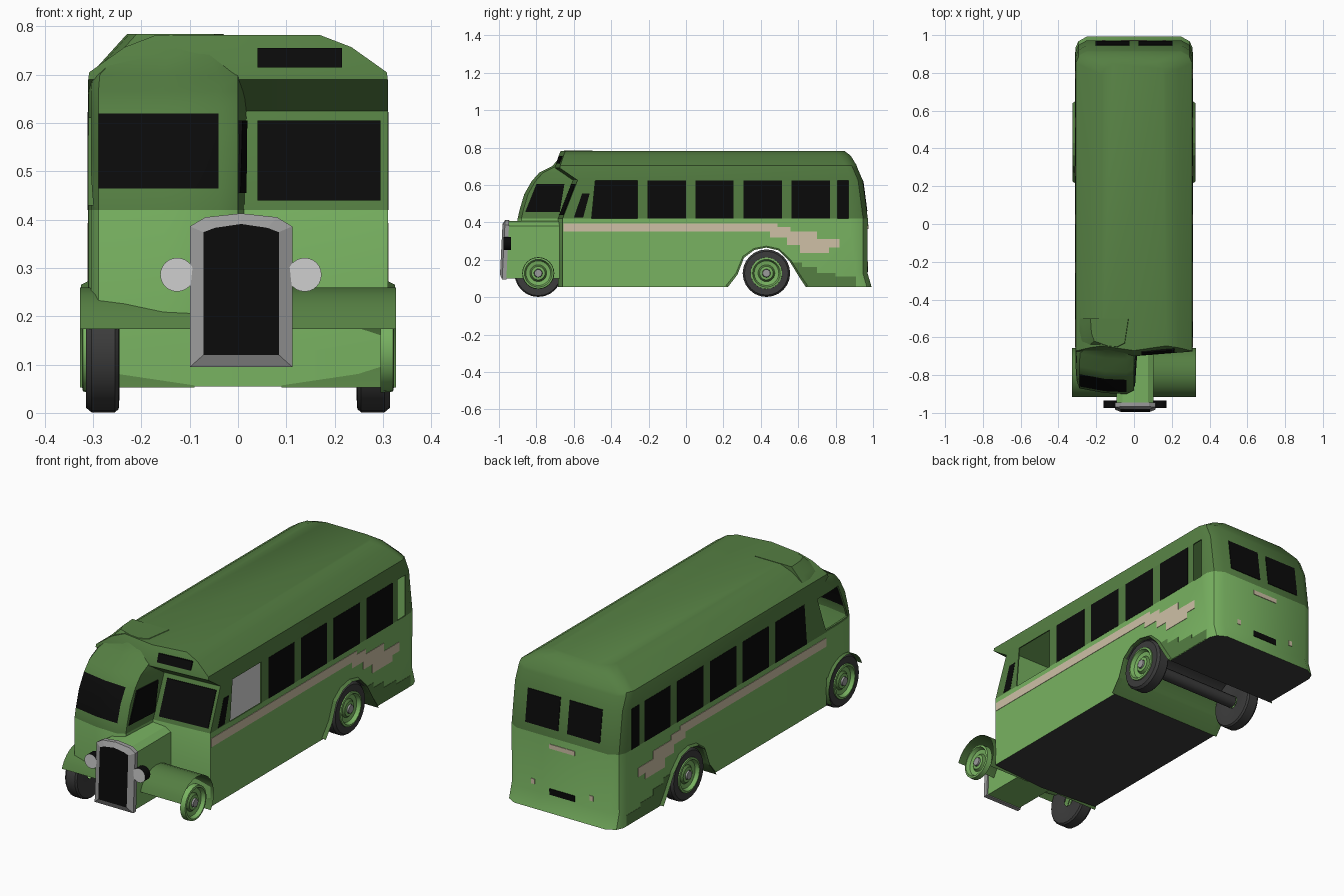
import bpy, bmesh, math
from mathutils import Vector

cube = bpy.data.objects.get("Cube")
if cube:
    bpy.data.objects.remove(cube)

# Materials, shared by every part in the same order
COLOURS = {"dark green": (.09, .21, .055), "light green": (.19, .45, .12), "cream": (.62, .53, .38),
           "black": (.003, .003, .003), "tyre grey": (.045, .045, .045), "frame grey": (.33, .33, .33),
           "lamp grey": (.62, .62, .62), "floor grey": (.2, .2, .2)}
DARK, LIGHT, CREAM, BLACK, TYRE, FRAME, LAMP, FLOOR = range(len(COLOURS))
MATS = []
for label, rgb in COLOURS.items():
    m = bpy.data.materials.new(label)
    m.use_nodes = True
    m.diffuse_color = (*rgb, 1)
    bsdf = m.node_tree.nodes["Principled BSDF"]
    bsdf.inputs["Base Color"].default_value = (*rgb, 1)
    bsdf.inputs["Roughness"].default_value = .7
    MATS.append(m)


def finish(name, bm, rule, smooth=False):
    """Turn a bmesh into an object and colour its faces by a rule."""
    bmesh.ops.recalc_face_normals(bm, faces=bm.faces)
    for f in bm.faces:
        f.material_index = rule(f.calc_center_median(), f.normal) if callable(rule) else rule
    me = bpy.data.meshes.new(name)
    bm.to_mesh(me)
    bm.free()
    for m in MATS:
        me.materials.append(m)
    ob = bpy.data.objects.new(name, me)
    bpy.context.collection.objects.link(ob)
    if smooth:
        shade(ob)
    return ob


def activate(ob):
    bpy.ops.object.select_all(action='DESELECT')
    ob.select_set(True)
    bpy.context.view_layer.objects.active = ob


def shade(ob):
    activate(ob)
    bpy.ops.object.shade_smooth_by_angle(angle=math.radians(32))


def loft(name, rings, rule, closed=True, caps=True, smooth=False):
    bm = bmesh.new()
    rows = [[bm.verts.new(p) for p in ring] for ring in rings]
    n = len(rows[0])
    for a, b in zip(rows, rows[1:]):
        for i in range(n if closed else n - 1):
            j = (i + 1) % n
            bm.faces.new((a[i], a[j], b[j], b[i]))
    if caps:
        bm.faces.new(rows[0])
        bm.faces.new(rows[-1])
    return finish(name, bm, rule, smooth)


def prism(name, pts, depth, rule):
    d = Vector(depth)
    return loft(name, [[Vector(p) for p in pts], [Vector(p) + d for p in pts]], rule)


def side_prism(name, yz, x, dx, rule):
    return prism(name, [(x, y, z) for y, z in yz], (dx, 0, 0), rule)


def rect(a, b, c, d):
    return [(a, c), (b, c), (b, d), (a, d)]


def cut(ob, cutter):
    mod = ob.modifiers.new("cut", 'BOOLEAN')
    mod.operation, mod.solver, mod.object = 'DIFFERENCE', 'EXACT', cutter
    activate(ob)
    bpy.ops.object.modifier_apply(modifier=mod.name)
    bpy.data.objects.remove(cutter)


# Body: stacked outlines of height, half width, rear y, front y
BODY = [(.055, .31, .992, -.66), (.13, .31, .97, -.66), (.42, .31, .972, -.66), (.625, .31, .945, -.58),
        (.69, .31, .917, -.675), (.705, .308, .912, -.672), (.757, .235, .88, -.655), (.782, .17, .847, -.645)]


def body_at(z, column):
    for a, b in zip(BODY, BODY[1:]):
        if a[0] <= z <= b[0]:
            return a[column] + (b[column] - a[column]) * (z - a[0]) / (b[0] - a[0])


def body_ring(z, w, r, f):
    half = [(w, f), (w, r - .06), (w - .015, r - .025), (w - .06, r)]
    return [(0, f - .025, z)] + [(x, y, z) for x, y in half] + [(-x, y, z) for x, y in half[::-1]]


def paint(c, n):
    if n.z < -.9 and c.z < .06:
        return TYRE
    return LIGHT if c.z < .42 else DARK


body = loft("body", [body_ring(*row) for row in BODY], paint)

# Rear wheel arch tunnel, cabin space and the open side windows
ARCH = [(.225, .055), (.275, .12), (.31, .21), (.365, .252), (.43, .265), (.495, .25), (.555, .19), (.61, .1), (.64, .055)]
cut(body, side_prism("arch_cutter", [(.225, .02)] + ARCH + [(.64, .02)], -.4, .8,
                     lambda c, n: TYRE if c.z > .2 else DARK))
cut(body, side_prism("cabin_cutter", rect(-.55, .875, .3, .63), -.304, .608,
                     lambda c, n: FLOOR if n.z < -.5 else LIGHT if abs(n.x) < .5 else DARK))
FIRST = [(-.505, .42), (-.26, .42), (-.26, .623), (-.485, .623)]
LAST = rect(.81, .87, .42, .623)
for hole in (FIRST, LAST):
    cut(body, side_prism("window_cutter", hole, .29, .05, DARK))
shade(body)

# Side windows, waist stripe, rear skirt and arch lips
STRIPE = [(-.655, .393), (.49, .393), (.49, .375), (.56, .375), (.56, .35), (.7, .35), (.7, .31), (.82, .31),
          (.82, .265), (.765, .265), (.765, .235), (.61, .235), (.61, .28), (.54, .28), (.54, .32), (.45, .32),
          (.45, .35), (-.655, .35)]
SKIRT = [(.565, .185), (.62, .185), (.62, .16), (.7, .16), (.7, .13), (.8, .13), (.8, .11), (.91, .11),
         (.91, .057), (.645, .057), (.61, .1)]
QUARTER = [(-.6, .425), (-.55, .425), (-.515, .555), (-.555, .555)]
for side, s in (("left", 1), ("right", -1)):
    panes = [rect(y, y + .205, .42, .623) for y in (-.205, .05, .307, .565)]
    panes += [QUARTER] if s > 0 else [FIRST, LAST]
    for i, pane in enumerate(panes):
        side_prism(f"{side}_window_{i + 1}", pane, s * .3025, s * .009, BLACK)
    side_prism(f"{side}_stripe", STRIPE, s * .309, s * .003, CREAM)
    side_prism(f"{side}_rear_skirt", SKIRT, s * .309, s * .0025, DARK)
    outer = [(y + (y - .43) * .05, z + .008) for y, z in ARCH]
    loft(f"{side}_arch_lip", [[(s * .3, y, z) for y, z in ARCH], [(s * .325, y, z) for y, z in ARCH],
                              [(s * .31, y, z) for y, z in outer]], DARK, closed=False, caps=False)


def front_plate(name, x0, x1, z0, z1):
    pts = [(x, body_at(z, 3) - .025 * (1 - x / .31) - .004, z) for x, z in rect(x0, x1, z0, z1)]
    prism(name, pts, (0, .008, 0), BLACK)


def rear_plate(name, x0, x1, z0, z1, mat):
    prism(name, [(x, body_at(z, 2) + .003, z) for x, z in rect(x0, x1, z0, z1)], (0, -.008, 0), mat)


# Front and rear glass, number plate and tail lamps
front_plate("left_windscreen", .04, .295, .44, .605)
front_plate("destination_window", .04, .215, .715, .755)
for side, s in (("left", 1), ("right", -1)):
    rear_plate(f"{side}_rear_window", s * .025, s * .205, .46, .62, BLACK)
    rear_plate(f"{side}_tail_lamp", s * .15, s * .17, .165, .19, CREAM)
rear_plate("rear_panel", -.07, .07, .365, .387, CREAM)
rear_plate("number_plate", -.07, .07, .135, .165, BLACK)

# Driver cab: height, front y, inner and outer x, back y
CAB = [(.19, -.9, -.309, 0, -.57), (.42, -.9, -.309, 0, -.57), (.465, -.89, -.309, 0, -.57),
       (.55, -.865, -.309, 0, -.57), (.62, -.825, -.309, 0, -.57), (.665, -.785, -.309, 0, -.57),
       (.7, -.715, -.306, 0, -.5), (.742, -.68, -.268, -.02, -.5), (.784, -.65, -.23, -.05, -.5)]


def cab_ring(z, f, xl, xr, b):
    plan = [(xl, .14), (xl + .005, .07), (xl + .02, .03), ((xl + xr) / 2, .005), (xr - .04, 0), (xr, .02)]
    return [(x, f + d, z) for x, d in plan] + [(xr + .02, b, z), (xl, b, z)]


def cab_paint(c, n):
    if .465 < c.z < .62 and -.29 < c.x < -.04 and n.y < -.5:
        return BLACK
    return LIGHT if c.z < .42 else DARK


cab = loft("driver_cab", [cab_ring(*row) for row in CAB], cab_paint)
shell = cab.modifiers.new("shell", 'SOLIDIFY')
shell.thickness, shell.offset = .01, -1
activate(cab)
bpy.ops.object.modifier_apply(modifier=shell.name)
cut(cab, side_prism("cab_cutter", [(-.84, .43), (-.655, .43), (-.59, .61), (-.76, .61)], -.35, .1, DARK))
shade(cab)
INNER = [(-.86, .455), (-.675, .455), (-.65, .605), (-.8, .605)]
prism("cab_inner_window", [(.004 + .02 * (y + .88) / .3, y, z) for y, z in INNER], (-.008, 0, 0), BLACK)

# Bonnet and radiator share one arched outline
MID = .0065


def arched(w, low, top, shoulder):
    return [(MID - w, low), (MID + w, low), (MID + w, shoulder), (MID + w * .7, top - .008), (MID, top),
            (MID - w * .7, top - .008), (MID - w, shoulder)]


prism("bonnet", [(x, -.965, z) for x, z in arched(.098, .1, .408, .38)], (0, .31, 0), LIGHT)


def radiator_ring(y, w, low, top, shoulder):
    return [(x, y - (.41 - z) * .05, z) for x, z in arched(w, low, top, shoulder)]


loft("radiator", [radiator_ring(-.945, .106, .095, .413, .386), radiator_ring(-.967, .106, .095, .413, .386),
                  radiator_ring(-.98, .078, .12, .391, .374)],
     lambda c, n: BLACK if n.y < -.9 and abs(c.x - MID) < .03 and .15 < c.z < .35 else FRAME)


def circle(x, y, z, r, axis, n=24):
    ring = [(r * math.cos(t * math.tau / n), r * math.sin(t * math.tau / n)) for t in range(n)]
    return [(x, y + a, z + b) if axis == 'X' else (x + a, y, z + b) for a, b in ring]


for side, x in (("left", .138), ("right", -.126)):
    loft(f"{side}_headlamp", [circle(x, y, .286, .035, 'Y') for y in (-.935, -.975)],
         lambda c, n: LAMP if n.y < -.9 else BLACK, smooth=True)


# Wheels turned from a radius and offset profile
def wheel(name, s, y, tyre=True):
    def lathe(part, profile, rule, caps=False):
        loft(f"{name}_{part}", [circle(s * (.245 + d), y, .128, r, 'X') for r, d in profile], rule,
             caps=caps, smooth=True)
    if tyre:
        lathe("tyre", [(.03, .01), (.09, 0), (.12, .002), (.127, .01), (.127, .058), (.117, .07), (.082, .07)], TYRE)
    lathe("rim", [(.086, .05), (.084, .076), (.074, .078), (.066, .06), (.045, .056), (.036, .066), (.022, .068)],
          lambda c, n: DARK if .034 < math.hypot(c.y - y, c.z - .128) < .045 else LIGHT)
    lathe("hub", [(.022, .05), (.02, .076)], FRAME, caps=True)


for side, s in (("left", 1), ("right", -1)):
    wheel(f"{side}_rear_wheel", s, .43)
    wheel(f"{side}_front_wheel", s, -.79, tyre=s < 0)
    # Front wing: a thin curved sheet over the wheel
    arc = [math.radians(160 - 195 * i / 14) for i in range(15)]
    yz = [(-.79 - .134 * math.cos(math.pi - a), .128 + .132 * math.sin(a)) for a in arc]
    yz = [(-.79 + .134 * math.cos(a), z) for a, (_, z) in zip(arc, yz)]
    loft(f"{side}_front_wing", [[(s * x, y, z) for y, z in yz] for x in (.09, .327)], DARK,
         closed=False, caps=False, smooth=True)
loft("rear_axle", [circle(x, .43, .128, .03, 'X', 12) for x in (-.25, .25)], TYRE, smooth=True)
